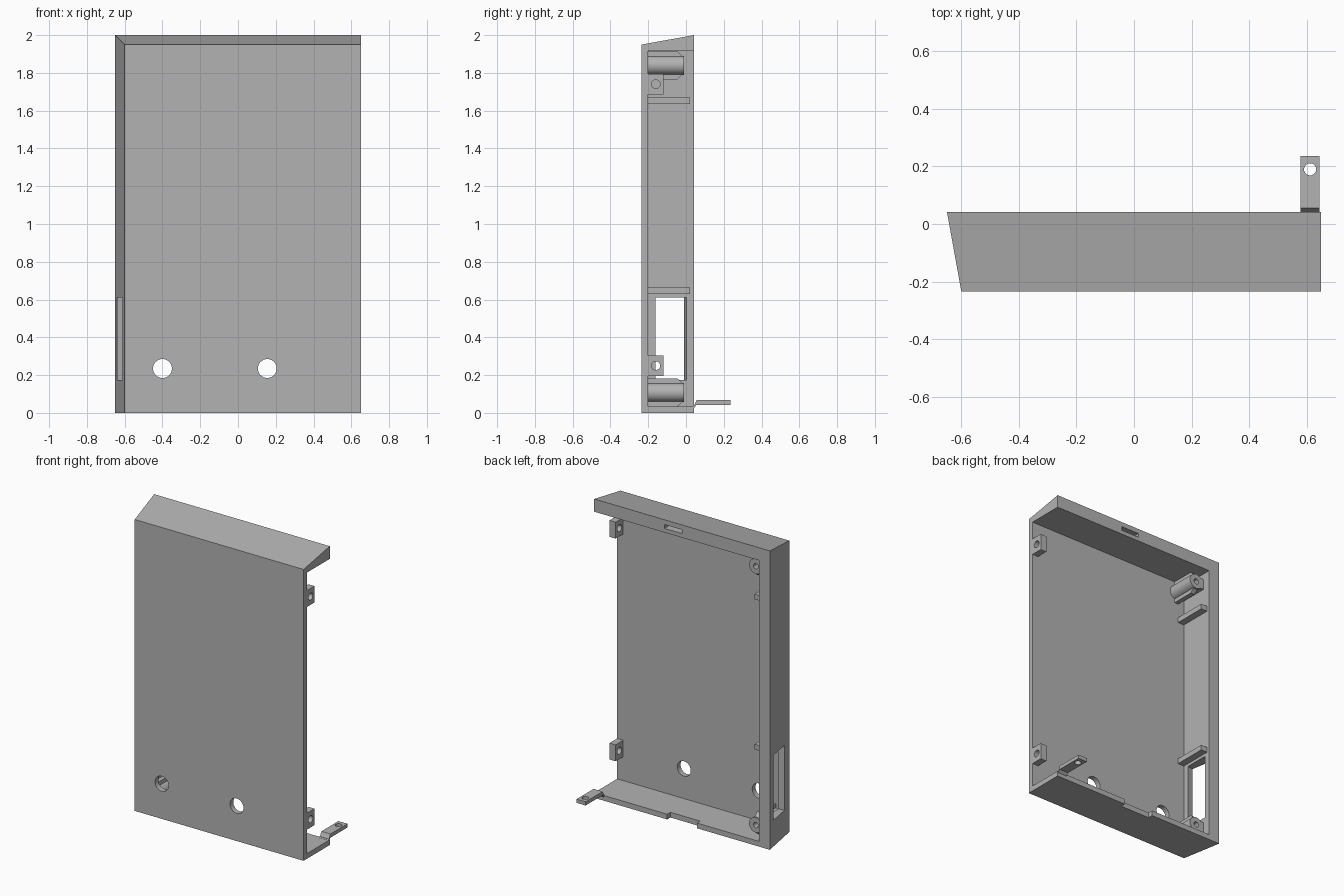
import bpy, bmesh, math
from mathutils import Matrix, Vector

if "Cube" in bpy.data.objects:
    bpy.data.objects.remove(bpy.data.objects["Cube"], do_unlink=True)

GREY = bpy.data.materials.new("matte_grey")
GREY.use_nodes = True
GREY.diffuse_color = (0.45, 0.45, 0.45, 1)
GREY.node_tree.nodes["Principled BSDF"].inputs["Base Color"].default_value = GREY.diffuse_color


def finish(name, bm):
    bmesh.ops.recalc_face_normals(bm, faces=bm.faces)
    mesh = bpy.data.meshes.new(name)
    bm.to_mesh(mesh)
    bm.free()
    mesh.materials.append(GREY)
    ob = bpy.data.objects.new(name, mesh)
    bpy.context.collection.objects.link(ob)
    return ob


def box(name, x, y, z):
    bm = bmesh.new()
    bmesh.ops.create_cube(bm, size=1)
    for v in bm.verts:
        for i, (lo, hi) in enumerate((x, y, z)):
            v.co[i] = lo if v.co[i] < 0 else hi
    return finish(name, bm)


def cylinder(name, centre, radius, depth, axis, sides=32):
    bm = bmesh.new()
    turn = Vector((0, 0, 1)).rotation_difference(Vector(axis)).to_matrix().to_4x4()
    bmesh.ops.create_cone(bm, cap_ends=True, segments=sides, radius1=radius,
                          radius2=radius, depth=depth,
                          matrix=Matrix.Translation(centre) @ turn)
    return finish(name, bm)


def profile(name, points, x):
    """Side outline of (y, z) points, extruded along x."""
    bm = bmesh.new()
    face = bm.faces.new([bm.verts.new((x[0], y, z)) for y, z in points])
    grown = bmesh.ops.extrude_face_region(bm, geom=[face])["geom"]
    bmesh.ops.translate(bm, vec=(x[1] - x[0], 0, 0),
                        verts=[g for g in grown if isinstance(g, bmesh.types.BMVert)])
    return finish(name, bm)


def combine(ob, other, operation="DIFFERENCE"):
    mod = ob.modifiers.new("cut", "BOOLEAN")
    mod.operation, mod.solver, mod.object = operation, "EXACT", other
    bpy.context.view_layer.objects.active = ob
    bpy.ops.object.modifier_apply(modifier="cut")
    bpy.data.objects.remove(other, do_unlink=True)


FRONT, BACK, INNER = -0.235, 0.042, -0.2
WALL, FLOOR, CEILING, END = -0.57, 0.035, 1.915, 0.65

# Shell: block tapered towards the front on its top and closed side
shell = box("shell", (-END, END), (FRONT, BACK), (0, 2))
for v in shell.data.vertices:
    if v.co.y < 0:
        v.co.x = max(v.co.x, -0.6)
        v.co.z = min(v.co.z, 1.95)
combine(shell, box("cavity", (WALL, 0.9), (INNER, 0.3), (FLOOR, CEILING)))

# Two round holes through the front
for x in (-0.4, 0.155):
    combine(shell, cylinder("hole", (x, -0.22, 0.235), 0.05, 0.2, (0, 1, 0)))

# Side window, square to the sloped wall
window = box("window", (-0.12, 0.12), (-0.08, 0.08), (0.175, 0.61))
window.data.transform(Matrix.Translation((-0.6, -0.085, 0)) @ Matrix.Rotation(math.radians(10.3), 4, "Z"))
combine(shell, window)

# Slot in the top bar and notch in the floor's rear edge
combine(shell, box("slot", (0, 0.13), (-0.03, 0.2), (1.942, 1.968)))
combine(shell, box("notch", (-0.11, 0.11), (0.008, 0.2), (-0.1, 0.1)))

# Corner screw posts with chamfered ribs
for place, z in (("upper", 1.84), ("lower", 0.108)):
    x, tip = -0.51, -0.01
    post = cylinder(place + "_screw_post", (x, (INNER + tip) / 2 - 0.005, z), 0.05, tip - INNER + 0.01, (0, 1, 0))
    rib = [(INNER - 0.005, z - 0.074), (tip - 0.035, z - 0.074), (tip, z - 0.04),
           (tip, z + 0.04), (tip - 0.035, z + 0.074), (INNER - 0.005, z + 0.074)]
    combine(post, profile("rib", rib, (x - 0.015, x + 0.015)), "UNION")
    combine(post, box("web", (WALL - 0.003, x), (INNER, tip), (z - 0.035, z + 0.035)), "UNION")
    combine(post, cylinder("bore", (x, tip, z), 0.018, 0.2, (0, 1, 0), 24))

# Support ledges on the closed side
for place, z in (("upper", 1.635), ("lower", 0.63)):
    box(place + "_ledge", (WALL - 0.003, -0.523), (INNER - 0.003, 0.022), (z, z + 0.035))

# Drilled lugs along the open side
for place, z in (("upper", 1.74), ("lower", 0.25)):
    lug = box(place + "_lug", (0.605, END), (INNER - 0.003, -0.12), (z - 0.055, z + 0.055))
    combine(lug, cylinder("bore", (0.63, -0.16, z), 0.023, 0.3, (1, 0, 0)))

# Stepped mounting tab behind the floor
tab = profile("mounting_tab", [(0.03, 0.02), (0.03, 0.036), (0.042, 0.038), (0.056, 0.067),
                               (0.236, 0.067), (0.236, 0.042), (0.055, 0.042), (0.042, 0.025)],
              (0.578, 0.645))
combine(tab, cylinder("bore", (0.612, 0.19, 0.05), 0.021, 0.2, (0, 0, 1)))

# Smooth the round surfaces, keep the edges sharp
bpy.ops.object.select_all(action="DESELECT")
for ob in bpy.context.collection.objects:
    if ob.type == "MESH" and GREY.name in ob.data.materials:
        ob.select_set(True)
        bpy.context.view_layer.objects.active = ob
bpy.ops.object.shade_smooth_by_angle(angle=math.radians(30))
